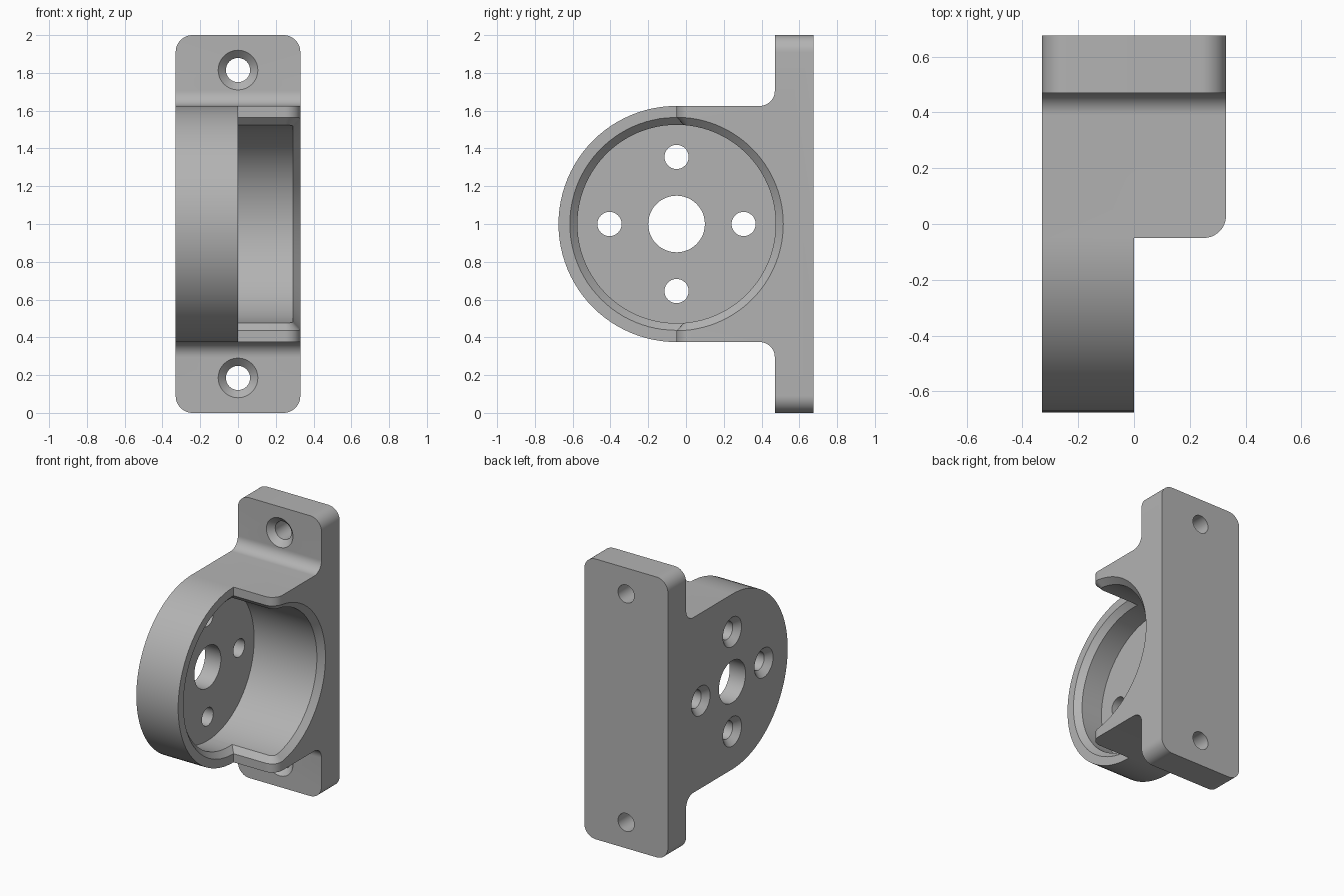
import bpy, bmesh
from math import sin, cos, pi, sqrt, acos

cube = bpy.data.objects.get("Cube")
if cube:
    bpy.data.objects.remove(cube, do_unlink=True)

grey = bpy.data.materials.new("matte grey")
grey.use_nodes = True
COLOUR = (0.45, 0.45, 0.45, 1)
grey.diffuse_color = COLOUR
grey.node_tree.nodes["Principled BSDF"].inputs["Base Color"].default_value = COLOUR

W = 0.33                  # half width
CY, CZ = -0.05, 1.0       # cup axis
R_OUT, R_IN = 0.625, 0.525
CHAMFER, FILLET = 0.04, 0.08
FLOOR = -0.205


def solid(name, rings, tip=None):
    """Closed solid bridging equal-length rings; the last may end in a tip."""
    bm = bmesh.new()
    loops = [[bm.verts.new(p) for p in ring] for ring in rings]
    n = len(loops[0])
    for a, b in zip(loops, loops[1:]):
        for i in range(n):
            j = (i + 1) % n
            bm.faces.new((a[i], a[j], b[j], b[i]))
    bm.faces.new(loops[0])
    if tip:
        t = bm.verts.new(tip)
        for i in range(n):
            bm.faces.new((loops[-1][i], loops[-1][(i + 1) % n], t))
    else:
        bm.faces.new(loops[-1])
    bmesh.ops.recalc_face_normals(bm, faces=bm.faces)
    mesh = bpy.data.meshes.new(name)
    bm.to_mesh(mesh)
    bm.free()
    mesh.materials.append(grey)
    ob = bpy.data.objects.new(name, mesh)
    bpy.context.collection.objects.link(ob)
    return ob


def arc(u, v, r, start, end, steps=12):
    angles = [start + (end - start) * i / steps for i in range(steps + 1)]
    return [(u + r * cos(a), v + r * sin(a)) for a in angles]


def combine(target, other, operation):
    mod = target.modifiers.new(operation.lower(), 'BOOLEAN')
    mod.operation, mod.solver, mod.object = operation, 'EXACT', other
    bpy.context.view_layer.objects.active = target
    bpy.ops.object.modifier_apply(modifier=mod.name)
    bpy.data.objects.remove(other, do_unlink=True)


def lathe_x(name, y, z, profile):
    return solid(name, [[(x, v, w) for v, w in arc(y, z, r, 0, 2 * pi, 48)[:-1]]
                        for x, r in profile])


def lathe_y(name, x, z, profile):
    return solid(name, [[(u, y, w) for u, w in arc(x, z, r, 0, 2 * pi, 48)[:-1]]
                        for y, r in profile])


# Cup and web: round front, straight sides, fillets running into the plate
top = [(0.57, CZ + R_OUT + FILLET)]
top += arc(0.39, CZ + R_OUT + FILLET, FILLET, 0, -pi / 2)
bottom = [(y, 2 * CZ - z) for y, z in reversed(top)]
outline = top + arc(CY, CZ, R_OUT, pi / 2, 3 * pi / 2, 48) + bottom
bracket = solid("motor_bracket", [[(x, y, z) for y, z in outline] for x in (-W, W)])

# Mounting plate with rounded corners
corner, k = 0.09, 0
rounded = []
for sx, sz in ((1, 1), (-1, 1), (-1, -1), (1, -1)):
    rounded += arc(sx * (W - corner), CZ + sz * (1 - corner), corner,
                   k * pi / 2, (k + 1) * pi / 2)
    k += 1
plate = solid("plate", [[(x, y, z) for x, z in rounded] for y in (0.47, 0.675)])
combine(bracket, plate, 'UNION')

# Open front quarter with a rounded edge
step = [(0, -1), (0, CY)] + arc(W - FILLET, CY + FILLET, FILLET, -pi / 2, 0)
step += [(0.5, CY + FILLET), (0.5, -1)]
combine(bracket, solid("front_cut", [[(x, y, z) for x, y in step] for z in (0, 2)]),
        'DIFFERENCE')


# Pocket whose chamfered mouth follows the stepped rim
def rim(offset, radius):
    """Loop on a cylinder, along the step moved outward by offset."""
    x0, y0 = offset, CY - offset
    corner_angle = acos((CY - y0) / radius)
    path = [(x0, CY - radius * cos(corner_angle * i / 24)) for i in range(25)]
    path += arc(W - FILLET, CY + FILLET, FILLET + offset, -pi / 2, 0)
    first = acos((CY - path[-1][1]) / radius)
    path += [(W + offset, CY - radius * cos(first + (pi - first) * i / 24))
             for i in range(1, 25)]
    half = [(x, y, sqrt(max(0, radius ** 2 - (y - CY) ** 2))) for x, y in path]
    return ([(x, y, CZ + h) for x, y, h in half]
            + [(x, y, CZ - h) for x, y, h in half[-2:0:-1]])


inner = rim(-CHAMFER, R_IN)
outer = rim(CHAMFER, R_IN + 2 * CHAMFER)
floor = [(FLOOR, y, z) for x, y, z in inner]
combine(bracket, solid("pocket", [floor, inner, outer], (0.5, -0.2, CZ)), 'DIFFERENCE')

# Shaft hole and four countersunk holes through the cup floor
combine(bracket, lathe_x("shaft_hole", CY, CZ, [(-0.5, 0.15), (-0.1, 0.15)]), 'DIFFERENCE')
HOLE, HEAD = 0.064, 0.105
for i in range(4):
    y, z = CY + 0.355 * cos(i * pi / 2), CZ + 0.355 * sin(i * pi / 2)
    profile = [(-W - 0.01, HEAD + 0.01), (-W + HEAD - HOLE, HOLE), (-0.1, HOLE)]
    combine(bracket, lathe_x("floor_hole", y, z, profile), 'DIFFERENCE')

# Countersunk screw holes in the plate
for side in (-1, 1):
    profile = [(0.46, HEAD + 0.01), (0.47 + HEAD - HOLE, HOLE), (0.8, HOLE)]
    combine(bracket, lathe_y("plate_hole", 0, CZ + side * 0.815, profile), 'DIFFERENCE')

bpy.ops.object.select_all(action='DESELECT')
bracket.select_set(True)
bpy.context.view_layer.objects.active = bracket
bpy.ops.object.shade_smooth_by_angle(angle=pi / 6)
